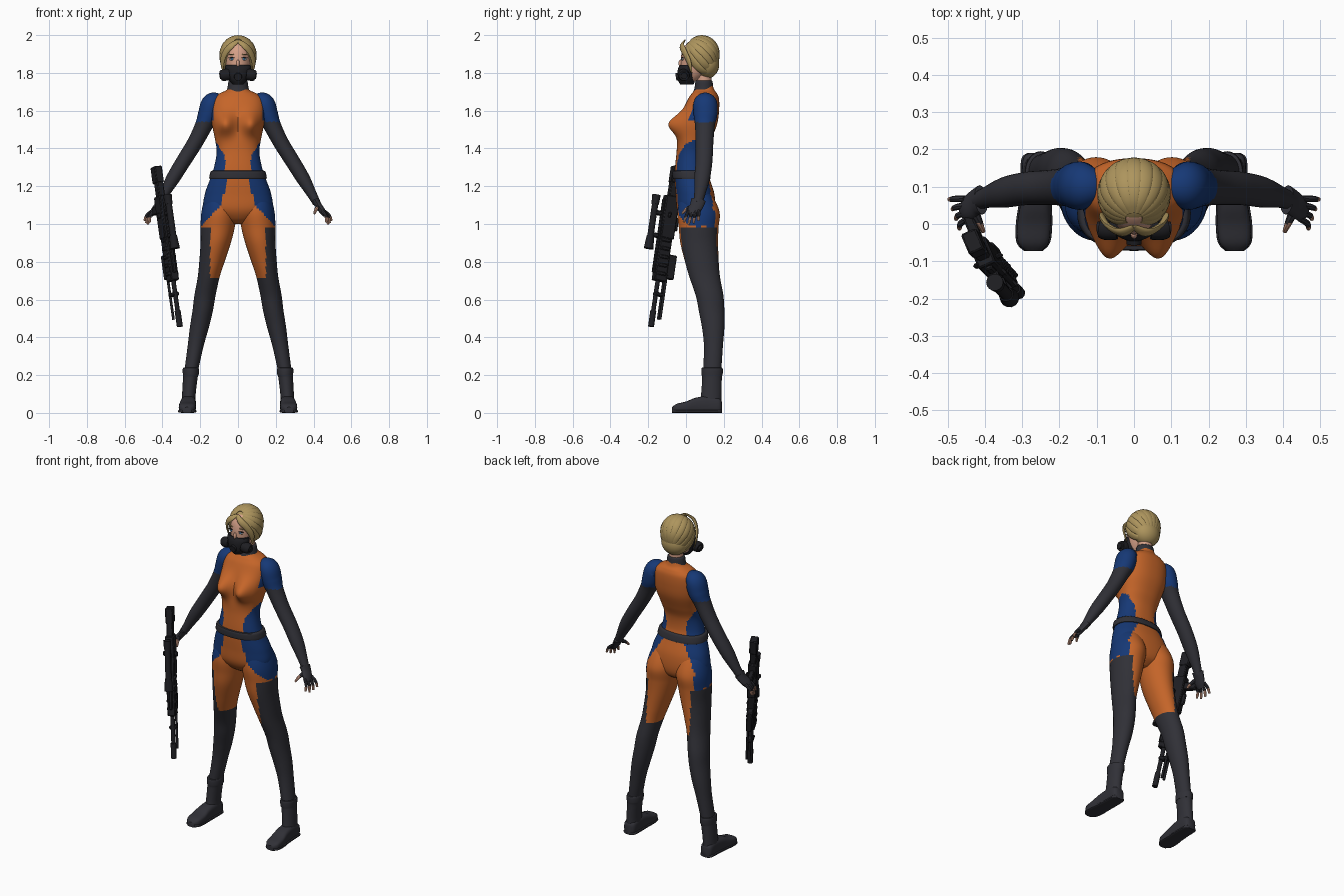
import bpy, bmesh, math
from mathutils import Vector, Matrix

cube = bpy.data.objects.get("Cube")
if cube:
    bpy.data.objects.remove(cube, do_unlink=True)

COLOURS = {
    "orange suit": (0.56, 0.13, 0.022), "blue suit": (0.008, 0.04, 0.18),
    "charcoal fabric": (0.03, 0.03, 0.038), "gun black": (0.013, 0.013, 0.016),
    "blonde hair": (0.42, 0.30, 0.11), "skin": (0.68, 0.36, 0.25),
    "eye white": (0.75, 0.75, 0.75), "iris blue": (0.05, 0.2, 0.4),
}
MATS = {}
for label, rgb in COLOURS.items():
    m = bpy.data.materials.new(label)
    m.use_nodes = True
    m.diffuse_color = (*rgb, 1)
    bsdf = m.node_tree.nodes["Principled BSDF"]
    bsdf.inputs["Base Color"].default_value = (*rgb, 1)
    bsdf.inputs["Roughness"].default_value = 0.7
    MATS[label] = m
ORANGE, BLUE, DARK, BLACK, BLONDE, SKIN, WHITE, IRIS = COLOURS
PARTS = []


def finish(name, bm, rule, mirror=False, bevel=0):
    """Turn a bmesh into an object; rule is a colour name or a function of the face centre."""
    bmesh.ops.recalc_face_normals(bm, faces=bm.faces)
    me = bpy.data.meshes.new(name)
    used = []
    for f in bm.faces:
        label = rule(f.calc_center_median()) if callable(rule) else rule
        if label not in used:
            used.append(label)
            me.materials.append(MATS[label])
        f.material_index = used.index(label)
    bm.to_mesh(me)
    bm.free()
    ob = bpy.data.objects.new(name, me)
    bpy.context.scene.collection.objects.link(ob)
    if bevel:
        mod = ob.modifiers.new("bevel", "BEVEL")
        mod.width = bevel
    if mirror:
        ob.modifiers.new("mirror", "MIRROR")
    PARTS.append(ob)
    return ob


def resample(rows, n):
    """Catmull-Rom interpolation through rows of numbers."""
    out, last = [], len(rows) - 1
    for i in range(n):
        t = i / (n - 1) * last
        k = min(int(t), last - 1)
        t -= k
        quad = [rows[min(max(k + j, 0), last)] for j in (-1, 0, 1, 2)]
        out.append([0.5 * (2 * b + (c - a) * t + (2 * a - 5 * b + 4 * c - d) * t * t
                           + (3 * b - a - 3 * c + d) * t ** 3) for a, b, c, d in zip(*quad)])
    return out


def loft(rings, seg=24, power=1.0, shape=None):
    """Skin rings of (centre, u, v) with a superellipse section."""
    bm = bmesh.new()
    loops = []
    for centre, u, v in rings:
        loop = []
        for i in range(seg):
            a = math.tau * i / seg
            c, s = math.cos(a), math.sin(a)
            p = centre + u * math.copysign(abs(c) ** power, c) + v * math.copysign(abs(s) ** power, s)
            loop.append(bm.verts.new(shape(p, s) if shape else p))
        loops.append(loop)
    for lo, hi in zip(loops, loops[1:]):
        for i in range(seg):
            j = (i + 1) % seg
            bm.faces.new((lo[i], lo[j], hi[j], hi[i]))
    bm.faces.new(loops[0])
    bm.faces.new(loops[-1])
    return bm


def stack(name, rows, n, rule, seg=32, power=1.0, shape=None, mirror=False):
    """Loft of horizontal sections: z, centre x, half width, front y, back y."""
    rings = [(Vector((cx, (yf + yb) / 2, z)), Vector((w, 0, 0)), Vector((0, (yb - yf) / 2, 0)))
             for z, cx, w, yf, yb in resample(rows, n)]
    return finish(name, loft(rings, seg, power, shape), rule, mirror)


def tube_bm(rows, n, seg=12, ref=lambda p: Vector((0, 1, 0)), squash=1.0):
    """Tube through rows of x, y, z, radius; squash scales it along ref."""
    pts = resample(rows, n)
    pos = [Vector(p[:3]) for p in pts]
    rings = []
    for i, p in enumerate(pos):
        t = (pos[min(i + 1, n - 1)] - pos[max(i - 1, 0)]).normalized()
        u = ref(p)
        u = (u - t * t.dot(u)).normalized()
        r = max(pts[i][3], 0.001)
        rings.append((p, u * r * squash, t.cross(u) * r))
    return loft(rings, seg)


def ball(name, centre, radii, colour, mirror=False, keep=None, seg=16):
    bm = bmesh.new()
    bmesh.ops.create_uvsphere(bm, u_segments=seg, v_segments=seg // 2 + 2, radius=1)
    bm.transform(Matrix.Translation(centre) @ Matrix.Diagonal((*radii, 1)))
    if keep:
        gone = [f for f in bm.faces if not keep(f.calc_center_median())]
        bmesh.ops.delete(bm, geom=gone, context="FACES")
    return finish(name, bm, colour, mirror)


def suit(p):
    """Colour blocking of the bodysuit."""
    x, y, z = abs(p.x), p.y, p.z
    if z > 1.55:
        return BLUE if x > 0.13 else ORANGE
    if z > 1.255:
        return BLUE if z < 1.45 and x > 0.068 + max(0, z - 1.36) * 0.65 else ORANGE
    if z > 0.98:
        if y > 0.11:
            limit = min(0.16, 0.07 + (1.24 - z) * 0.6)
        else:
            limit = 0.055 + (1.24 - z) * 0.25 + max(0, 1.1 - z) * 0.7
        return BLUE if x > limit else ORANGE
    return ORANGE if z > 0.72 and x < 0.147 else DARK


def bust(p, s):
    if s < 0:
        d = ((abs(p.x) - 0.07) / 0.052) ** 2 + ((p.z - 1.53) / 0.058) ** 2
        p.y -= 0.072 * math.exp(-d) * min(1, -s * 2)
    return p


# Body
stack("torso", [
    (1.74, 0, .045, .055, .14), (1.71, 0, .06, .045, .15), (1.69, 0, .10, .03, .165),
    (1.66, 0, .132, .01, .175), (1.60, 0, .142, -.015, .175), (1.53, 0, .138, -.03, .165),
    (1.45, 0, .122, -.045, .135), (1.38, 0, .113, -.05, .108), (1.30, 0, .127, -.058, .105),
    (1.24, 0, .147, -.06, .125), (1.16, 0, .175, -.055, .15), (1.08, 0, .18, -.048, .155),
    (1.03, 0, .11, -.02, .14), (1.0, 0, .04, .02, .1)], 110, suit, 72, 0.88, bust)
stack("legs", [
    (1.2, .09, .06, 0, .1), (1.14, .095, .08, -.03, .145), (1.06, .1, .094, -.045, .178),
    (.98, .108, .09, -.038, .172), (.9, .118, .08, -.03, .17), (.8, .138, .067, -.005, .173),
    (.72, .155, .058, .018, .18), (.62, .175, .056, .052, .198), (.54, .187, .054, .068, .203),
    (.45, .205, .05, .085, .203), (.35, .225, .042, .095, .195), (.2, .252, .035, .09, .185)],
    90, suit, 48, mirror=True)
stack("belt", [(1.238, 0, .143, -.06, .122), (1.24, 0, .152, -.07, .13), (1.26, 0, .15, -.072, .126),
               (1.28, 0, .143, -.07, .118), (1.282, 0, .125, -.055, .105)], 14, DARK, 48, 0.88)
stack("collar", [(1.69, 0, .065, .035, .15), (1.72, 0, .056, .045, .145), (1.755, 0, .05, .05, .14),
                 (1.76, 0, .04, .06, .13)], 12, DARK)
stack("neck", [(1.72, 0, .04, .058, .135), (1.82, 0, .04, .055, .135)], 4, SKIN)

# Boots
stack("boot_shafts", [
    (.238, .25, .03, .095, .18), (.236, .25, .042, .082, .194), (.2, .25, .042, .082, .194),
    (.19, .252, .039, .086, .19), (.1, .26, .036, .08, .188), (.04, .262, .038, .07, .188)],
    24, DARK, mirror=True)


def foot(name, rows, grow, height):
    rings = []
    for y, cx, w, h in resample(rows, 24):
        h = height or h
        rings.append((Vector((cx, y, h / 2)), Vector((w + grow, 0, 0)), Vector((0, 0, h / 2))))
    finish(name, loft(rings, 24, 0.6), DARK, True)


FOOT = [(.19, .262, .02, .06), (.175, .262, .036, .078), (.12, .262, .039, .09), (.05, .265, .041, .08),
        (0, .268, .045, .06), (-.05, .27, .041, .048), (-.073, .27, .02, .03)]
foot("boot_feet", FOOT, 0, None)
foot("boot_soles", FOOT, 0.004, 0.018)

# Arms and hands
finish("arms", tube_bm([
    (.09, .1, 1.655, .035), (.135, .102, 1.64, .055), (.157, .103, 1.58, .055), (.182, .1, 1.52, .046),
    (.228, .098, 1.43, .041), (.29, .095, 1.33, .039), (.345, .085, 1.24, .036), (.39, .073, 1.16, .026),
    (.417, .063, 1.11, .021)], 70, 28, squash=1.14),
    lambda p: BLUE if p.z > 1.54 else DARK, True)
finish("palms", tube_bm([(.41, .065, 1.125, .02), (.425, .058, 1.1, .018), (.445, .042, 1.07, .017),
                         (.46, .038, 1.045, .011)], 12, 16, squash=2.0), DARK, True)
for i, name in enumerate(("index", "middle", "ring", "little")):
    y0, y1 = .014 + .018 * i, -.012 + .026 * i
    lift = .012 * abs(i - 1.2)
    finish(name + "_fingers", tube_bm([
        (.445 + .003 * i, y0, 1.07, .009), (.465 + .006 * i, (y0 + y1) / 2, 1.035 + lift / 2, .0085),
        (.468 + .009 * i, y1, .995 + lift, .006)], 12, 8),
        lambda p, cut=1.03 + lift / 2: DARK if p.z > cut else SKIN, True)
finish("thumbs", tube_bm([(.43, .04, 1.095, .013), (.415, .005, 1.08, .01), (.404, -.02, 1.055, .006)], 12, 8),
       lambda p: DARK if p.y > 0 else SKIN, True)

# Head and face
stack("head", [
    (1.748, 0, .018, -.012, .03), (1.765, 0, .036, -.02, .07), (1.80, 0, .055, -.025, .11),
    (1.85, 0, .067, -.028, .14), (1.89, 0, .071, -.026, .15), (1.93, 0, .069, -.014, .15),
    (1.965, 0, .05, .015, .13), (1.98, 0, .02, .05, .1)], 36, SKIN)
ball("nose", (0, -.028, 1.85), (.009, .012, .02), SKIN)
ball("eyes", (.032, -.0175, 1.873), (.016, .006, .007), WHITE, True)
ball("irises", (.031, -.0215, 1.873), (.006, .004, .006), IRIS, True)
ball("eyelashes", (.033, -.019, 1.880), (.018, .007, .003), BLACK, True)
ball("eyebrows", (.033, -.0165, 1.898), (.018, .006, .003), BLONDE, True)

# Breathing mask
stack("mask", [(1.738, 0, .028, -.03, .04), (1.765, 0, .05, -.044, .05), (1.80, 0, .064, -.046, .055),
               (1.825, 0, .069, -.041, .05), (1.842, 0, .066, -.03, .04)], 16, BLACK)
for name, path in (
        ("mask_filters", [(.045, -.012, 1.792, .03), (.075, -.012, 1.788, .031), (.09, -.01, 1.785, .027)]),
        ("mask_filter_caps", [(.085, -.01, 1.786, .018), (.098, -.01, 1.784, .016)])):
    finish(name, tube_bm(path, 6, 20), BLACK, True)
finish("mask_valve", tube_bm([(0, -.03, 1.782, .022), (0, -.054, 1.778, .02)], 3, 20,
                             lambda p: Vector((0, 0, 1))), BLACK)

# Hair: a smooth cap covered by swept locks
HUB = Vector((0, .08, 1.895))
ball("hair_cap", HUB, (.088, .092, .098), BLONDE, seg=40,
     keep=lambda p: p.y > .025 or p.z > 1.93)
ball("hair_nape", (0, .11, 1.845), (.08, .066, .075), BLONDE, seg=24)
front, crown = Vector((0, -.72, .69)), Vector((0, .69, .72))
for i in range(13):
    phi = math.radians(-120 + 20 * i)
    w = crown * math.cos(phi) + Vector((math.sin(phi), 0, 0))
    path = []
    for k in range(9):
        th = math.radians(14 + 19 * k)
        d = front * math.cos(th) + w * math.sin(th)
        drop = .098 if d.z > 0 else .128
        path.append((HUB.x + d.x * .09, HUB.y + d.y * .092, HUB.z + d.z * drop, .005 + .018 * math.sin(th)))
    finish(f"hair_lock_{i + 1}", tube_bm(path, 26, 12, lambda p: p - HUB, 0.38), BLONDE)
finish("hair_bangs", tube_bm([(.0, -.008, 1.97, .01), (.035, -.022, 1.945, .018), (.066, -.008, 1.91, .018),
                              (.083, .015, 1.86, .015), (.078, .03, 1.80, .004)], 24, 12,
                             lambda p: p - HUB, 0.45), BLONDE, True)

# Rifle, built along its own barrel axis and then placed by the right hand
barrel = Vector((.12, -.125, -.85)).normalized()
up = Vector((.4, -.9, 0))
up = (up - barrel * barrel.dot(up)).normalized()
side = up.cross(barrel)
PLACE = Matrix.Translation((-.43, -.055, 1.305)) @ Matrix((barrel, side, up)).transposed().to_4x4()


def block(name, s0, s1, half, u0, u1):
    bm = bmesh.new()
    bmesh.ops.create_cube(bm, size=1)
    bm.transform(PLACE @ Matrix.Translation(((s0 + s1) / 2, 0, (u0 + u1) / 2))
                 @ Matrix.Diagonal((s1 - s0, 2 * half, u1 - u0, 1)))
    finish(name, bm, BLACK, bevel=0.005)


def rod(name, s0, s1, y, u, r, r2=None):
    bm = tube_bm([(s0, y, u, r), (s1, y, u, r2 or r)], 2, 14)
    bm.transform(PLACE)
    finish(name, bm, BLACK)


block("rifle_butt", 0, .09, .022, -.04, .02)
block("rifle_stock", .07, .2, .018, -.03, .018)
block("rifle_receiver", .16, .39, .025, -.042, .036)
block("rifle_handguard", .37, .62, .023, -.034, .034)
block("rifle_rail", .18, .58, .01, .03, .046)
block("rifle_magazine", .47, .6, .017, -.078, -.025)
block("rifle_trigger_guard", .27, .34, .007, -.062, -.035)
block("rifle_grip", .2, .245, .014, -.115, -.035)
block("rifle_bolt", .25, .28, .042, .0, .012)
for i, s in enumerate((.25, .37)):
    block(f"scope_mount_{i + 1}", s, s + .025, .013, .04, .08)
for i in range(5):
    block(f"handguard_rib_{i + 1}", .39 + .045 * i, .41 + .045 * i, .028, -.026, .026)
rod("scope_tube", .18, .45, 0, .085, .017)
rod("scope_eyepiece", .17, .22, 0, .085, .023, .02)
rod("scope_lens_bell", .39, .46, 0, .085, .02, .026)
rod("rifle_barrel", .6, .865, 0, .006, .012)
rod("rifle_muzzle", .78, .867, 0, .006, .016)
for name, y in (("left", -.013), ("right", .013)):
    rod("bipod_" + name, .58, .82, y, -.034, .007)
block("bipod_clamp", .68, .7, .02, -.042, .016)

# Smooth shading with crisp hard edges
for ob in PARTS:
    bpy.ops.object.select_all(action="DESELECT")
    ob.select_set(True)
    bpy.context.view_layer.objects.active = ob
    bpy.ops.object.shade_smooth_by_angle(angle=math.radians(40))
